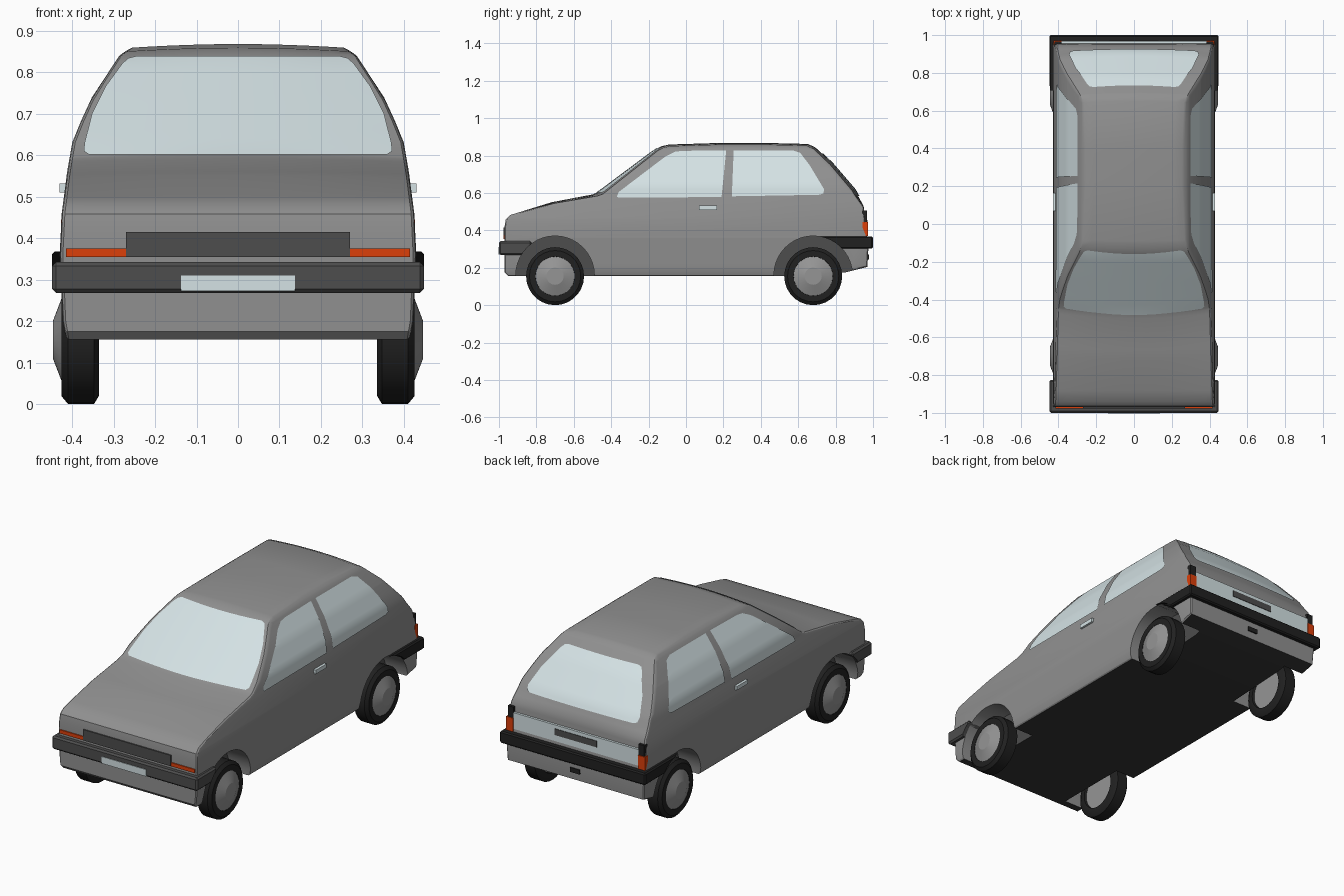
import bpy, bmesh, math
from mathutils import Vector, Matrix

old = bpy.data.objects.get("Cube")
if old:
    bpy.data.objects.remove(old, do_unlink=True)


def material(name, *rgb):
    m = bpy.data.materials.new(name)
    m.use_nodes = True
    m.diffuse_color = (*rgb, 1)
    m.node_tree.nodes["Principled BSDF"].inputs["Base Color"].default_value = (*rgb, 1)
    return m


GREY = material("body grey", 0.28, 0.28, 0.28)
DARK = material("dark trim", 0.075, 0.075, 0.075)
BLACK = material("rubber black", 0.015, 0.015, 0.015)
FLOOR = material("underbody black", 0.035, 0.035, 0.035)
GLASS = material("pale glass", 0.66, 0.76, 0.78)
ORANGE = material("lamp orange", 0.72, 0.05, 0.003)
HUB = material("wheel grey", 0.30, 0.30, 0.30)


def make(name, bm, *mats, smooth=None):
    mesh = bpy.data.meshes.new(name)
    bm.to_mesh(mesh)
    bm.free()
    ob = bpy.data.objects.new(name, mesh)
    bpy.context.collection.objects.link(ob)
    for m in mats:
        mesh.materials.append(m)
    if smooth:
        shade(ob, smooth)
    return ob


def shade(ob, angle):
    bpy.ops.object.select_all(action='DESELECT')
    ob.select_set(True)
    bpy.context.view_layer.objects.active = ob
    bpy.ops.object.shade_smooth_by_angle(angle=math.radians(angle))


def interp(table, v):
    for (a, p), (b, q) in zip(table, table[1:]):
        if v <= b:
            return p + (q - p) * (max(v, a) - a) / (b - a)
    return table[-1][1]


def cut(bm, axis, values):
    n = Vector((0, 0, 0))
    n[axis] = 1
    for v in values:
        bmesh.ops.bisect_plane(bm, geom=bm.verts[:] + bm.edges[:] + bm.faces[:],
                               plane_co=n * v, plane_no=n, dist=1e-5)


def box(name, x, y, z, mat, bevel=0):
    bm = bmesh.new()
    bmesh.ops.create_cube(bm, size=1)
    for v in bm.verts:
        v.co = [(a + b) / 2 + c * (b - a) for (a, b), c in zip((x, y, z), v.co)]
    if bevel:
        bmesh.ops.bevel(bm, geom=bm.edges[:], offset=bevel, segments=1, affect='EDGES')
    return make(name, bm, mat)


def lathe(name, profile, x, y, z, side, mat, smooth):
    """Spin (x, radius) points round an axle along x."""
    bm = bmesh.new()
    vs = [bm.verts.new((side * (x + px), y, z + r)) for px, r in profile]
    es = [bm.edges.new(p) for p in zip(vs, vs[1:])]
    bmesh.ops.spin(bm, geom=vs + es, cent=(0, y, z), axis=(1, 0, 0),
                   angle=math.tau, steps=28, use_duplicate=False)
    bmesh.ops.remove_doubles(bm, verts=bm.verts[:], dist=1e-4)
    bmesh.ops.recalc_face_normals(bm, faces=bm.faces[:])
    return make(name, bm, mat, smooth=smooth)


# Body shape: half width by height, and side outline
WIDTH = [(0.155, 0.415), (0.2, 0.423), (0.36, 0.43), (0.46, 0.425), (0.56, 0.412),
         (0.64, 0.398), (0.74, 0.352), (0.84, 0.286), (0.856, 0.265), (0.87, 0.24)]
FRONT = [(-0.95, 0.155), (-0.97, 0.175), (-0.97, 0.42), (-0.964, 0.458), (-0.94, 0.482),
         (-0.72, 0.55), (-0.5, 0.592), (-0.47, 0.604), (-0.16, 0.835), (-0.13, 0.85),
         (-0.09, 0.859)]
REAR = [(0.2, 0.868), (0.4, 0.868), (0.65, 0.862), (0.69, 0.845), (0.78, 0.76),
        (0.9, 0.62), (0.95, 0.53), (0.96, 0.42), (0.975, 0.3), (0.97, 0.205),
        (0.85, 0.175), (0.5, 0.155)]


def bulge(y, z, t):
    """Crown the upper body: drop in z and scale in y towards the sides."""
    k = t * t * min(max((z - 0.5) / 0.1, 0), 1)
    return 0.009 * k, 1 - (0.06 if y < 0 else 0.012) * k


bm = bmesh.new()
bm.faces.new([bm.verts.new((-1, y, z)) for y, z in FRONT + REAR])
ext = bmesh.ops.extrude_face_region(bm, geom=bm.faces[:])
bmesh.ops.translate(bm, vec=(2, 0, 0),
                    verts=[v for v in ext["geom"] if isinstance(v, bmesh.types.BMVert)])
rim = [e for e in bm.edges if e.verts[0].co.x * e.verts[1].co.x > 0]
bmesh.ops.bevel(bm, geom=rim, offset=0.018, segments=2, affect='EDGES', profile=0.5)
cut(bm, 2, [z for z, w in WIDTH[1:-1]] + [0.5, 0.6, 0.69, 0.79])
cut(bm, 0, [i / 6 for i in range(-5, 6)])
for v in bm.verts:
    t, y, z = v.co
    drop, pull = bulge(y, z, t)
    v.co = (t * interp(WIDTH, z - drop), y * pull, z - drop)
bmesh.ops.recalc_face_normals(bm, faces=bm.faces[:])
body = make("body", bm, GREY)

# Bumpers
front_bumper = box("front_bumper", (-0.448, 0.448), (-1, -0.825), (0.268, 0.342), DARK, 0.009)
rear_bumper = box("rear_bumper", (-0.448, 0.448), (0.7, 1), (0.302, 0.368), BLACK, 0.007)

# Wheel arches, cut through body and bumper ends
AXLES = {"front": -0.70, "rear": 0.68}
for y, bumper in zip(AXLES.values(), (front_bumper, rear_bumper)):
    for side in (-1, 1):
        bm = bmesh.new()
        bmesh.ops.create_cone(bm, cap_ends=True, segments=40, radius1=0.21, radius2=0.21,
                              depth=0.3, matrix=Matrix.Translation((side * 0.44, y, 0.16))
                              @ Matrix.Rotation(math.pi / 2, 4, 'Y'))
        cutter = make("arch_cutter", bm)
        cutter.hide_render = True
        for ob in (body, bumper):
            mod = ob.modifiers.new("arch", 'BOOLEAN')
            mod.operation, mod.solver, mod.object = 'DIFFERENCE', 'EXACT', cutter
            bpy.context.view_layer.update()
            mesh = bpy.data.meshes.new_from_object(
                ob.evaluated_get(bpy.context.evaluated_depsgraph_get()))
            ob.modifiers.clear()
            ob.data = mesh
        bpy.data.objects.remove(cutter, do_unlink=True)
body.data.materials.clear()
for m in (GREY, DARK, FLOOR):
    body.data.materials.append(m)
for p in body.data.polygons:
    inner = abs(p.normal.x) > 0.95 and abs(p.center.x) < 0.32
    floor = p.normal.z < -0.9 and p.center.z < 0.21
    p.material_index = 2 if floor else 1 if inner else 0
shade(body, 28)


def front_y(z):
    return interp([(b, a) for a, b in FRONT[2:]], z)


def rear_y(z):
    return interp([(b, a) for a, b in reversed(REAR[2:10])], z)


def glass(name, points, place, facing):
    """Cut a flat outline into a fine grid and lay it on the body."""
    bm = bmesh.new()
    bm.faces.new([bm.verts.new((a, 0, z)) for a, z in points])
    cut(bm, 2, [0.56 + 0.02 * i for i in range(16)] + [z for z, w in WIDTH])
    cut(bm, 0, [0.06 * i for i in range(-13, 14)])
    for v in bm.verts:
        v.co = place(v.co.x, v.co.z)
    bm.normal_update()
    for f in bm.faces:
        if f.normal.dot(Vector(facing)) < 0:
            f.normal_flip()
    make(name, bm, GLASS, smooth=30)


def on_end(curve, offset):
    def place(x, z):
        drop, pull = bulge(offset, z, x / interp(WIDTH, z))
        return x, curve(z + drop) * pull + offset, z
    return place


def mirrored(half):
    return half + [(-x, z) for x, z in reversed(half)]


# Windows
glass("windscreen", mirrored([(0.36, 0.602), (0.372, 0.61), (0.37, 0.63), (0.352, 0.7),
                              (0.32, 0.765), (0.28, 0.82), (0.265, 0.834), (0.245, 0.839)]),
      on_end(front_y, -0.007), (0, -1, 0))
glass("rear_window", mirrored([(0.32, 0.585), (0.338, 0.592), (0.344, 0.615), (0.31, 0.7),
                               (0.25, 0.79), (0.235, 0.805), (0.215, 0.81)]),
      on_end(rear_y, 0.007), (0, 1, 0))
DOOR = [(-0.37, 0.58), (-0.36, 0.575), (0.19, 0.578), (0.215, 0.828), (-0.02, 0.825),
        (-0.06, 0.82), (-0.11, 0.795), (-0.36, 0.605)]
QUARTER = [(0.245, 0.582), (0.71, 0.59), (0.735, 0.597), (0.738, 0.62), (0.66, 0.75),
           (0.61, 0.815), (0.57, 0.828), (0.255, 0.828)]
for side, word in ((1, "left"), (-1, "right")):
    def place(y, z):
        return side * (interp(WIDTH, z) + 0.005), y, z
    glass(word + "_door_window", DOOR, place, (side, 0, 0))
    glass(word + "_quarter_window", QUARTER, place, (side, 0, 0))

    def span(a, b):
        return sorted((side * a, side * b))
    # Handles and lamps
    box(word + "_door_handle", span(0.41, 0.43), (0.07, 0.165), (0.51, 0.532), GLASS)
    box(word + "_front_indicator", span(0.27, 0.415), (-0.976, -0.95), (0.355, 0.375), ORANGE)
    box(word + "_rear_lamp", span(0.385, 0.427), (0.945, 0.972), (0.37, 0.445), ORANGE)
    box(word + "_rear_lamp_top", span(0.385, 0.42), (0.94, 0.967), (0.445, 0.505), BLACK)
    # Wheels
    for end, y in AXLES.items():
        lathe(f"{end}_{word}_tyre",
              [(0.03, 0.1), (0, 0.108), (0, 0.135), (0.012, 0.155), (0.075, 0.155),
               (0.09, 0.137), (0.09, 0.105), (0.075, 0.098)], 0.335, y, 0.155, side, BLACK, 35)
        lathe(f"{end}_{word}_hub",
              [(0.012, 0), (0.012, 0.106), (0.088, 0.106), (0.111, 0.046), (0.111, 0)],
              0.335, y, 0.155, side, HUB, 15)

# Front trim
box("grille", (-0.27, 0.27), (-0.977, -0.95), (0.355, 0.415), DARK)
box("front_plate", (-0.137, 0.137), (-1.003, -0.995), (0.272, 0.31), GLASS)

# Rear trim
box("rear_panel", (-0.385, 0.385), (0.94, 0.968), (0.385, 0.475), GLASS)
box("tailgate_grip", (-0.13, 0.13), (0.96, 0.971), (0.42, 0.455), DARK)
box("tow_cover", (-0.03, 0.03), (0.96, 0.979), (0.245, 0.27), BLACK)
